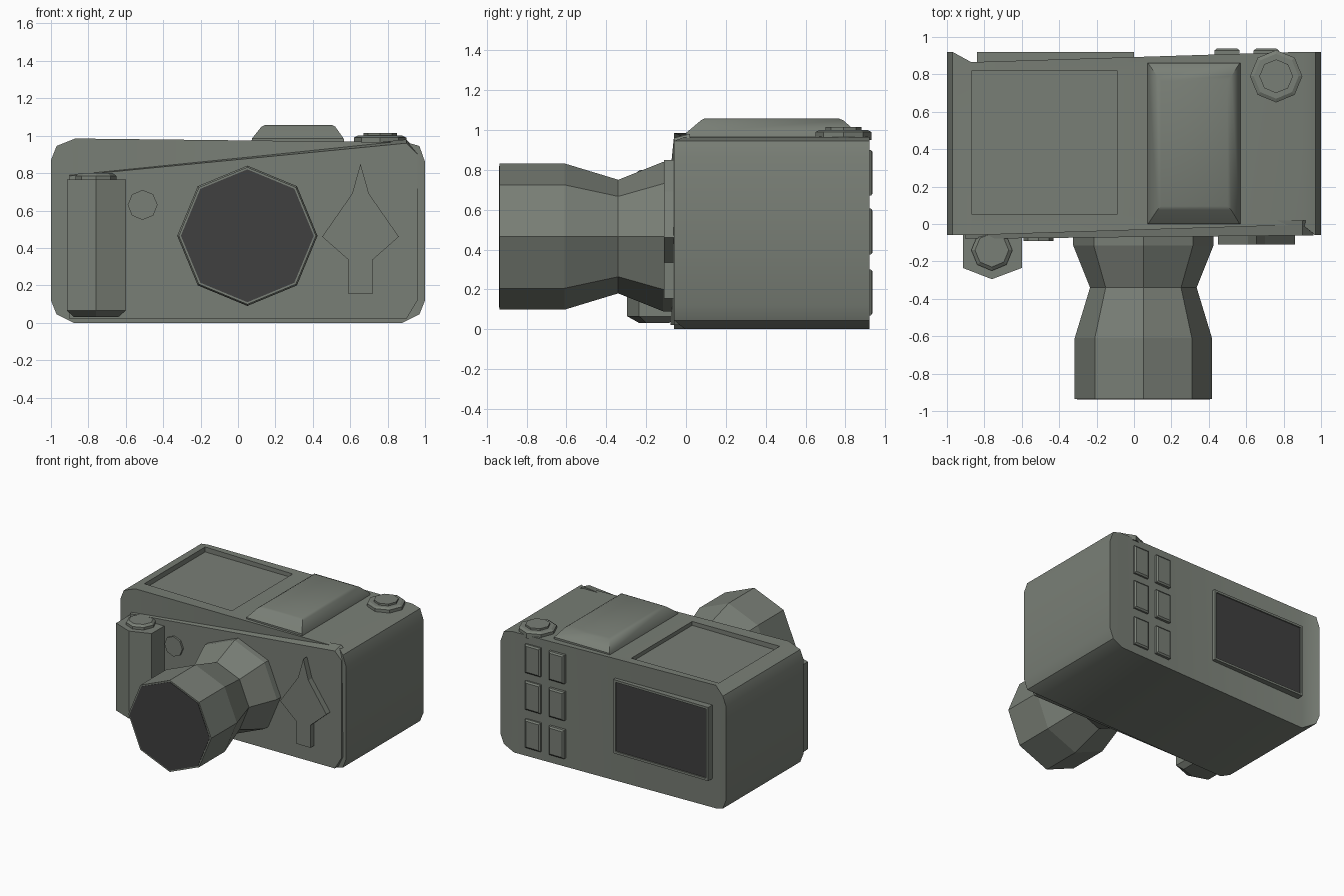
import bpy, bmesh, math

cube = bpy.data.objects.get("Cube")
if cube:
    bpy.data.objects.remove(cube, do_unlink=True)


def material(name, color):
    m = bpy.data.materials.new(name)
    m.use_nodes = True
    m.diffuse_color = color
    m.node_tree.nodes["Principled BSDF"].inputs["Base Color"].default_value = color
    return m


GREY = material("grey_green", (0.19, 0.21, 0.18, 1))
DARK = material("dark_glass", (0.05, 0.05, 0.05, 1))


def finish(bm, name, mat, smooth=None):
    bmesh.ops.recalc_face_normals(bm, faces=bm.faces)
    me = bpy.data.meshes.new(name)
    bm.to_mesh(me)
    bm.free()
    me.materials.append(mat)
    ob = bpy.data.objects.new(name, me)
    bpy.context.collection.objects.link(ob)
    if smooth:
        bpy.ops.object.select_all(action="DESELECT")
        ob.select_set(True)
        bpy.context.view_layer.objects.active = ob
        bpy.ops.object.shade_smooth_by_angle(angle=math.radians(smooth))
    return ob


def loft(name, rings, mat=GREY, caps=True, smooth=None):
    """Skin a list of equally long point rings."""
    bm = bmesh.new()
    loops = [[bm.verts.new(p) for p in ring] for ring in rings]
    n = len(loops[0])
    for a, b in zip(loops, loops[1:]):
        for i in range(n):
            j = (i + 1) % n
            bm.faces.new((a[i], a[j], b[j], b[i]))
    if caps is True:
        bm.faces.new(loops[0])
        bm.faces.new(loops[-1])
    elif caps:
        for loop in (loops[0], loops[-1]):
            for idx in caps:
                bm.faces.new([loop[i] for i in idx])
    return finish(bm, name, mat, smooth)


def oct_z(x, y, z, r):
    return [(x + r * math.cos(math.pi * k / 4), y + r * math.sin(math.pi * k / 4), z) for k in range(8)]


def oct_y(x, z, y, r):
    return [(x + r * math.cos(math.pi * k / 4), y, z + r * math.sin(math.pi * k / 4)) for k in range(8)]


def rect_z(x0, x1, y0, y1, z):
    return [(x0, y0, z), (x1, y0, z), (x1, y1, z), (x0, y1, z)]


def rect_y(x0, x1, z0, z1, y, inset=0):
    return [(x0 + inset, y, z0 + inset), (x1 - inset, y, z0 + inset),
            (x1 - inset, y, z1 - inset), (x0 + inset, y, z1 - inset)]


# Body: rounded outline, with front and back faces slightly skewed inside the side rims
outline = [(-.88, 0), (.88, 0), (.97, .045), (1, .12), (1, .86), (.97, .945),
           (.9, .965), (-.87, .985), (-.97, .945), (-1, .87), (-1, .12), (-.97, .045)]


def skew(x, left, right, rim):
    return rim if abs(x) > .95 else left + (right - left) * (x + .88) / 1.76


body = loft("body", [[(x, skew(x, -.06, -.005, -.06), z) for x, z in outline],
                     [(x, skew(x, .865, .92, .92), z) for x, z in outline]],
            caps=[(0, 1, 6, 7), (1, 2, 3, 4, 5, 6), (7, 8, 9, 10, 11, 0)], smooth=40)

# Recessed display on the top
cutter = loft("display_cutter", [rect_z(-.865, -.09, .05, .82, z) for z in (.945, 1.2)])
cutter.hide_render = True
cut = body.modifiers.new("display_recess", "BOOLEAN")
cut.operation = "DIFFERENCE"
cut.solver = "EXACT"
cut.object = cutter
bpy.context.view_layer.objects.active = body
bpy.ops.object.modifier_apply(modifier=cut.name)
bpy.data.objects.remove(cutter, do_unlink=True)

# Front panel with a sloping top edge
panel = [(-.9, .02), (.9, .02), (.96, .12), (.96, .9), (.9, .96), (-.9, .785)]
loft("front_panel", [[(x, -.07 + .01 * x, z) for x, z in panel],
                     [(x, 0.02, z + (.02 if z > .5 else 0)) for x, z in panel]])

# Hand grip, with its pointed bottom and top button
grip = [(-.915, -.05), (-.915, -.235), (-.76, -.295), (-.6, -.235), (-.6, -.05)]
loft("grip", [[(-.76 + (x + .76) * .75, -.14 + (y + .14) * .6, .03) for x, y in grip],
              [(x, y, .065) for x, y in grip], [(x, y, .765) for x, y in grip]])
loft("grip_button", [oct_z(-.76, -.14, .75, .11), oct_z(-.76, -.14, .785, .11),
                     oct_z(-.76, -.14, .8, .09)])

# Small front lamp
loft("front_lamp", [oct_y(-.51, .63, -.05, .08), oct_y(-.51, .63, -.09, .08)])

# Lens barrel and dark front glass
loft("lens", [oct_y(.05, .465, y, r) for y, r in
              ((-.03, .375), (-.115, .375), (-.34, .285), (-.61, .367), (-.935, .367))])
loft("lens_glass", [oct_y(.05, .465, -.93, .355), oct_y(.05, .465, -.938, .355)], DARK)

# Raised arrow-like ornament, mirrored about its centre line
half = [(0, .85), (.045, .69), (.205, .46), (.063, .335), (.063, .155)]
arrow = half + [(-x, z) for x, z in reversed(half[1:])]
loft("front_ornament", [[(.655 + x, y, z) for x, z in arrow] for y in (-.03, -.11)])

# Viewfinder hump
loft("viewfinder", [rect_z(.07, .57, 0, .86, .96), rect_z(.075, .565, 0, .86, .985),
                    rect_z(.125, .52, .075, .79, 1.048), rect_z(.145, .5, .095, .765, 1.058)],
     smooth=35)

# Mode dial
loft("dial_base", [oct_z(.76, .79, .95, .14), oct_z(.76, .79, .99, .14), oct_z(.76, .79, 1.0, .12)])
loft("dial_knob", [oct_z(.76, .79, .99, .09), oct_z(.76, .79, 1.015, .09)])

# Rear screen: frame with a sunken dark pane
loft("screen_frame", [rect_y(-.84, 0, .23, .82, .85), rect_y(-.84, 0, .23, .82, .92),
                      rect_y(-.84, 0, .23, .82, .92, .018), rect_y(-.84, 0, .23, .82, .908, .018)])
loft("screen_pane", [rect_y(-.84, 0, .23, .82, y, .018) for y in (.907, .911)], DARK)

# Rear buttons, two columns of three
for c, x in enumerate((.43, .64)):
    for r, z in enumerate((.07, .375, .67)):
        edge = (x, x + .135, z, z + .23)
        loft(f"rear_button_{c}_{r}", [rect_y(*edge, .88), rect_y(*edge, .928), rect_y(*edge, .937, .012)])
